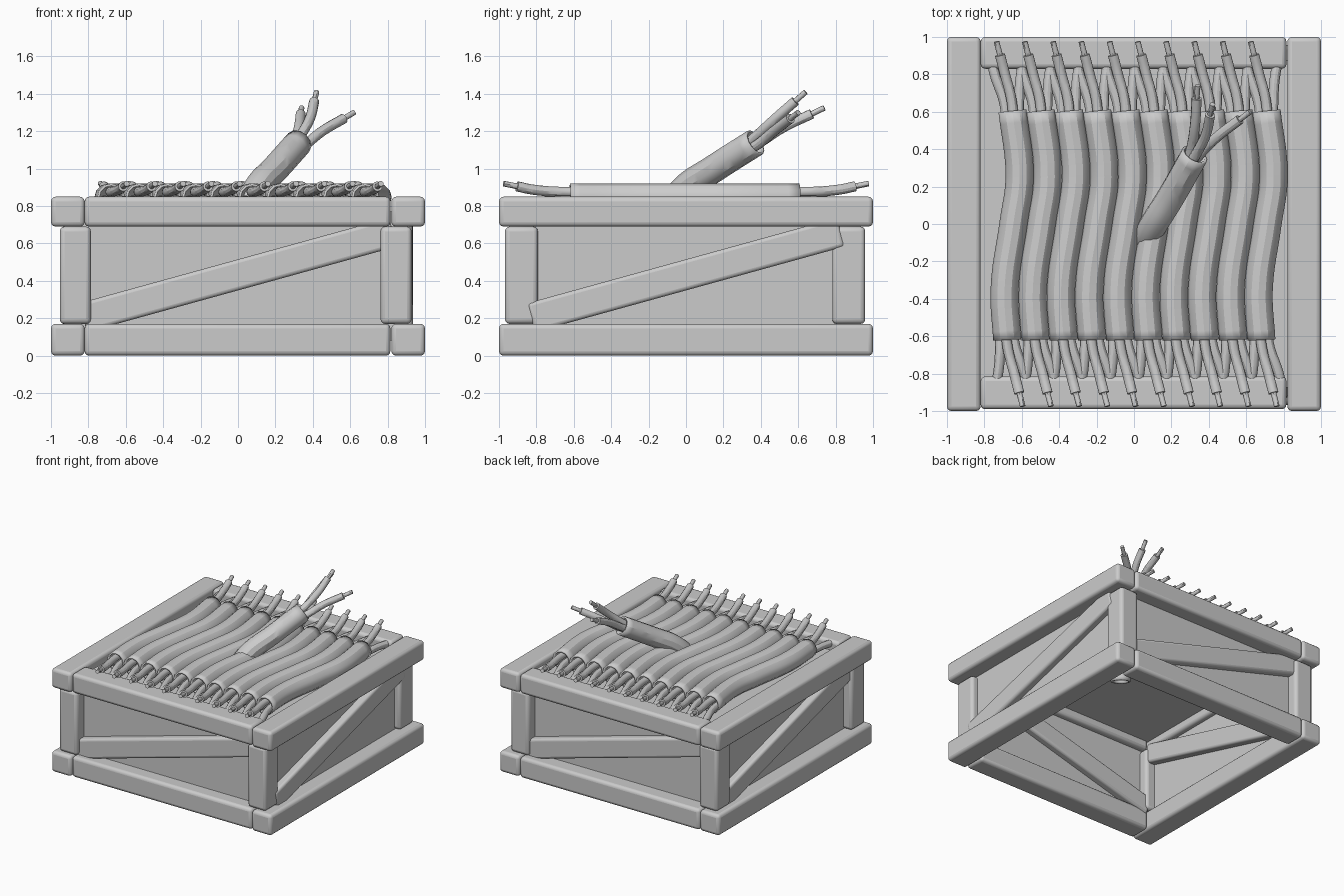
import bpy
from math import atan, pi
from mathutils import Vector, Matrix

if "Cube" in bpy.data.objects:
    bpy.data.objects.remove(bpy.data.objects["Cube"])


def box(name, lo, hi, bevel=0.025, rot=None):
    lo, hi = Vector(lo), Vector(hi)
    bpy.ops.mesh.primitive_cube_add(size=1)
    ob = bpy.context.object
    ob.name = name
    ob.data.transform(Matrix.Diagonal((*(hi - lo), 1)))
    m = Matrix.Translation((lo + hi) / 2)
    ob.matrix_world = m @ rot if rot else m
    if bevel:
        mod = ob.modifiers.new("Bevel", 'BEVEL')
        mod.width, mod.segments = bevel, 3
        bpy.ops.object.shade_smooth_by_angle()
    return ob


def tubes(name, paths, radius, caps=True, wall=0):
    cu = bpy.data.curves.new(name, 'CURVE')
    cu.dimensions = '3D'
    cu.bevel_depth, cu.bevel_resolution = radius, 4
    cu.resolution_u = 6
    cu.use_fill_caps = caps
    for pts in paths:
        sp = cu.splines.new('BEZIER')
        sp.bezier_points.add(len(pts) - 1)
        for bp, p in zip(sp.bezier_points, pts):
            bp.co = p
            bp.handle_left_type = bp.handle_right_type = 'AUTO'
    ob = bpy.data.objects.new(name, cu)
    bpy.context.collection.objects.link(ob)
    bpy.ops.object.select_all(action='DESELECT')
    ob.select_set(True)
    bpy.context.view_layer.objects.active = ob
    bpy.ops.object.convert(target='MESH')
    ob = bpy.context.object
    bpy.ops.object.shade_smooth_by_angle()
    if wall:
        mod = ob.modifiers.new("Wall", 'SOLIDIFY')
        mod.thickness, mod.offset = wall, -1


# Top and bottom frames
for level, z0, z1 in (("bottom", 0, 0.17), ("top", 0.69, 0.85)):
    box(level + "_left_beam", (-1, -1, z0), (-0.82, 1, z1))
    box(level + "_right_beam", (0.82, -1, z0), (1, 1, z1))
    box(level + "_front_beam", (-0.82, -0.99, z0), (0.815, -0.815, z1))
    box(level + "_back_beam", (-0.82, 0.83, z0), (0.815, 1, z1))

# Corner posts
for x in (-0.87, 0.845):
    for y in (-0.88, 0.87):
        box("corner_post", (x - 0.083, y - 0.088, 0.17), (x + 0.083, y + 0.088, 0.69))

# Diagonal brace and thin panel on each side
for i, side in enumerate(("front", "right", "back", "left")):
    spin = Matrix.Rotation(i * pi / 2, 4, 'Z')
    brace = box(side + "_brace", (-0.86, -0.065, -0.08), (0.86, 0.065, 0.08), 0.02)
    brace.matrix_world = (spin @ Matrix.Translation((0, -0.87, 0.432))
                          @ Matrix.Rotation(-atan(0.276), 4, 'Y'))
    panel = box(side + "_panel", (-0.87, -0.875, 0.08), (0.87, -0.865, 0.77), 0)
    panel.matrix_world = spin @ panel.matrix_world

# Deck under the cables
box("deck", (-0.87, -0.87, 0.76), (0.87, 0.87, 0.772), 0)

sheaths, wires, tips = [], [], []


def wire(pts):
    pts = [Vector(p) for p in pts]
    end = pts[-1]
    d = (end - pts[-2]).normalized()
    pts[-1] = end - d * 0.075
    wires.append(pts)
    tips.append([end - d * 0.1, end])


# Row of cables with three wires at each end
for i in range(10):
    c = i * 0.151
    sheaths.append([(x + c, y, 0.846) for x, y in (
        (-0.678, -0.62), (-0.692, -0.35), (-0.645, 0), (-0.612, 0.25), (-0.65, 0.605))])
    for s, x in ((-1, c - 0.68), (1, c - 0.65)):
        for path in (((0, .5, .88), (0, .63, .875), (.045, .82, .888), (.085, .975, .92)),
                     ((-.035, .5, .83), (-.035, .63, .83), (-.05, .82, .82), (-.09, .96, .80)),
                     ((.035, .5, .83), (.04, .63, .83), (.1, .82, .82), (.12, .96, .80))):
            wire([(x - s * px, s * py, pz) for px, py, pz in path])

# Raised cable poking through the deck
sheaths.append([(0.03, -0.12, 0.66), (0.055, -0.09, 0.78), (0.10, -0.01, 0.89),
                (0.20, 0.15, 1.0), (0.325, 0.37, 1.14)])
for base, mid, tip in (
        ((.33, .37, 1.17), (.385, .48, 1.27), (.42, .64, 1.41)),
        ((.30, .38, 1.13), (.325, .52, 1.22), (.34, .74, 1.325)),
        ((.35, .37, 1.12), (.45, .47, 1.20), (.62, .60, 1.30))):
    wire([(0.25, 0.24, 1.06), base, mid, tip])

tubes("cable_sheaths", sheaths, 0.075, False, 0.014)
tubes("insulated_wires", wires, 0.027)
tubes("bare_wire_tips", tips, 0.015)
